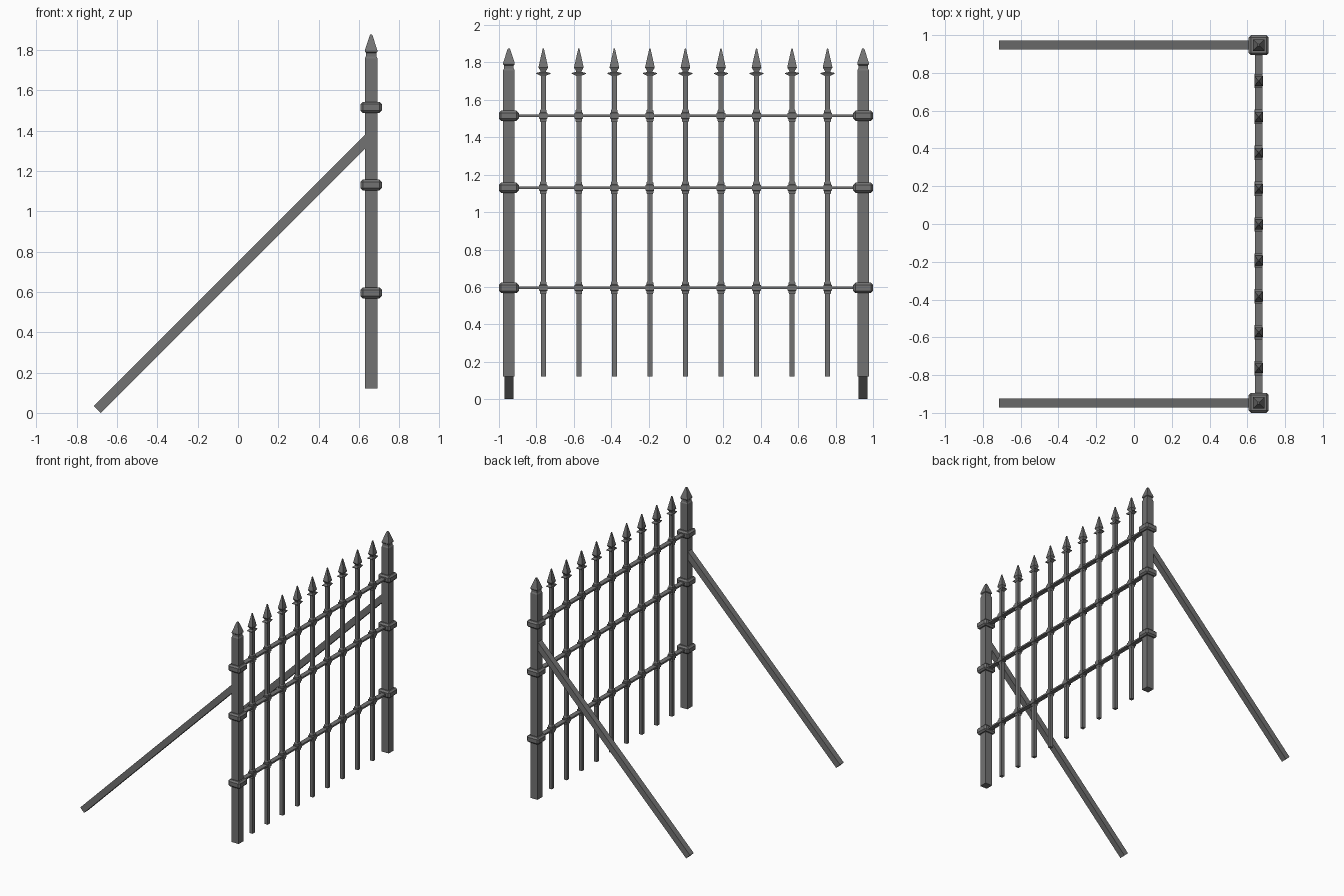
import bpy, bmesh, math

if "Cube" in bpy.data.objects:
    bpy.data.objects.remove(bpy.data.objects["Cube"])

PX, PY = 0.66, 0.947           # fence plane and post offset
RAILS = (0.595, 1.13, 1.515)   # rail heights

iron = bpy.data.materials.new("dark_iron")
iron.diffuse_color = (0.17, 0.17, 0.17, 1)
iron.use_nodes = True
iron.node_tree.nodes["Principled BSDF"].inputs["Base Color"].default_value = iron.diffuse_color


def make(name, bm):
    bmesh.ops.recalc_face_normals(bm, faces=bm.faces)
    me = bpy.data.meshes.new(name)
    bm.to_mesh(me)
    bm.free()
    me.materials.append(iron)
    ob = bpy.data.objects.new(name, me)
    bpy.context.collection.objects.link(ob)
    return ob


def loft(name, x, y, rings):
    """Four-sided column from (z, half_x, half_y) rings."""
    signs = ((1, 1), (-1, 1), (-1, -1), (1, -1))
    bm = bmesh.new()
    loops = [[bm.verts.new((x + a * hx, y + b * hy, z)) for a, b in signs] for z, hx, hy in rings]
    for lo, hi in zip(loops, loops[1:]):
        for i in range(4):
            j = (i + 1) % 4
            bm.faces.new((lo[i], lo[j], hi[j], hi[i]))
    bm.faces.new(loops[0][::-1])
    bm.faces.new(loops[-1])
    return make(name, bm)


def box(name, loc, size, bevel=0.0, tilt=0.0):
    bm = bmesh.new()
    bmesh.ops.create_cube(bm, size=1)
    bmesh.ops.scale(bm, vec=size, verts=bm.verts)
    if bevel:
        bmesh.ops.bevel(bm, geom=bm.edges[:], offset=bevel, segments=1, affect='EDGES')
    ob = make(name, bm)
    ob.location = loc
    ob.rotation_euler.y = tilt
    return ob


# posts with spear caps, clamps and rear braces
post = [(0.12, .031), (1.758, .031), (1.768, .026), (1.785, .026),
        (1.79, .031), (1.798, .031), (1.868, .008), (1.875, .005)]
for s in (-1, 1):
    y = s * PY
    loft("post", PX, y, [(z, h, h) for z, h in post])
    for z in RAILS:
        box("post_clamp", (PX, y, z), (0.106, 0.106, 0.055), 0.012)
    a, b = -0.698, 0.65
    box("brace", ((a + b) / 2, y, 0.017 + (b - a) / 2),
        ((b - a) * math.sqrt(2), 0.048, 0.048), tilt=-math.pi / 4)

# flat horizontal rails
for z in RAILS:
    box("rail", (PX, 0, z), (0.038, 2 * PY, 0.013))

# pickets with bands, winged collars and spear heads
for i in range(-4, 5):
    y = i * 0.19 - 0.003
    loft("picket", PX, y, [(0.12, .0135, .0135), (1.75, .0135, .0135)])
    for z in RAILS:
        loft("picket_band", PX, y, [(z + dz, h, h) for dz, h in (
            (-.034, .014), (-.028, .018), (-.018, .018), (-.014, .023),
            (.014, .023), (.018, .018), (.028, .018), (.034, .014))])
    loft("picket_collar", PX, y, [(1.728, .015, .013), (1.74, .021, .038),
                                  (1.744, .021, .038), (1.75, .015, .013)])
    loft("picket_spear", PX, y, [(1.745, .013, .013), (1.757, .014, .016),
                                 (1.773, .022, .026), (1.875, .003, .003)])
